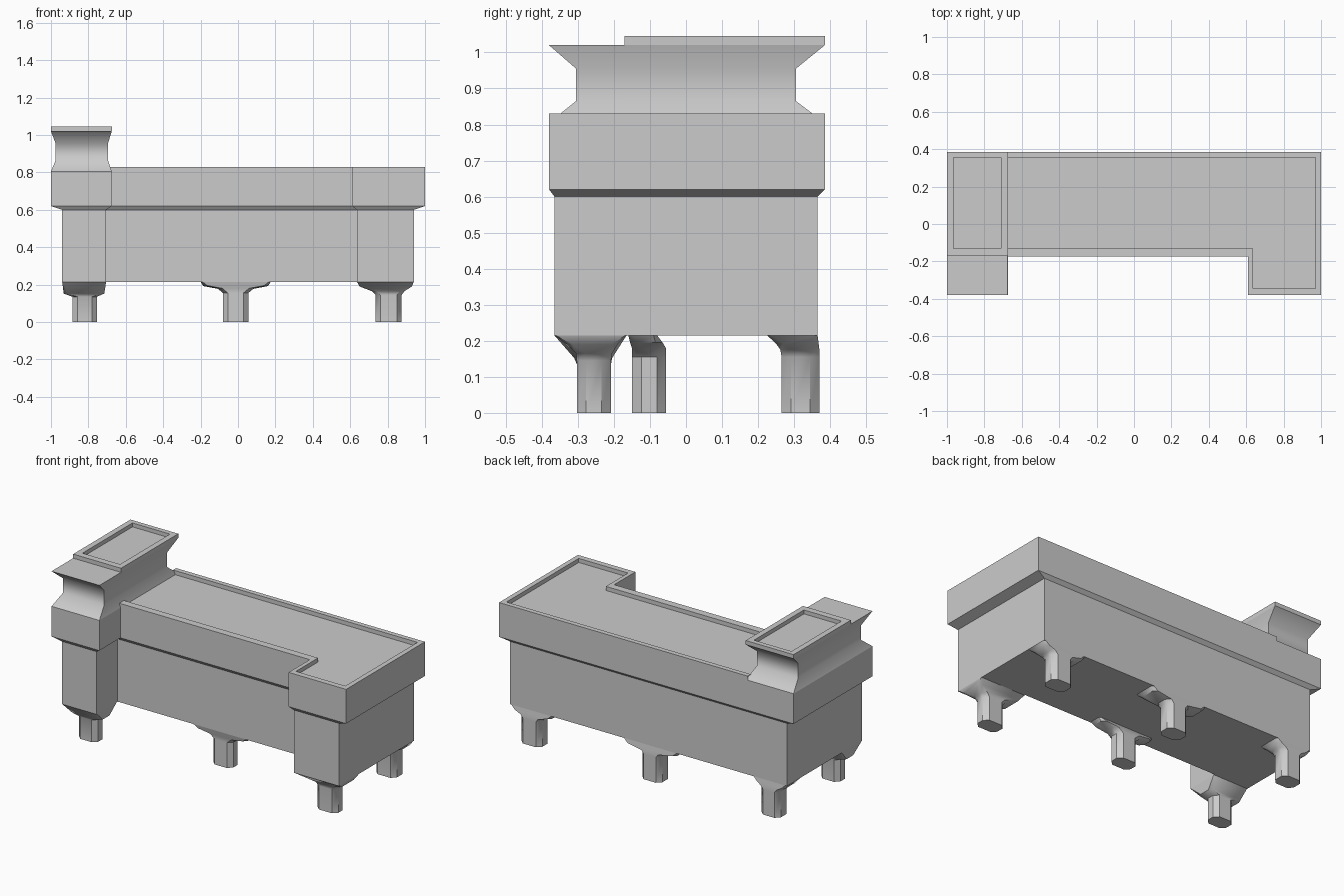
import bpy, math

if "Cube" in bpy.data.objects:
    bpy.data.objects.remove(bpy.data.objects["Cube"])


def make(name, verts, faces, angle=50):
    me = bpy.data.meshes.new(name)
    me.from_pydata(verts, [], faces)
    me.validate()
    me.update()
    me.shade_smooth()
    me.set_sharp_from_angle(angle=math.radians(angle))
    ob = bpy.data.objects.new(name, me)
    bpy.context.collection.objects.link(ob)
    return ob


def loft(name, rings, closed=True, bottom=False, top=False, angle=50):
    """Skin equal-length rings of (x, y) points given as (z, points), listed counter-clockwise."""
    n = len(rings[0][1])
    verts = [(x, y, z) for z, pts in rings for x, y in pts]
    faces = []
    for r in range(len(rings) - 1):
        for i in range(n if closed else n - 1):
            j = (i + 1) % n
            faces.append((r * n + i, r * n + j, (r + 1) * n + j, (r + 1) * n + i))
    if bottom:
        faces.append(tuple(reversed(range(n))))
    if top:
        faces.append(tuple(range((len(rings) - 1) * n, len(rings) * n)))
    return make(name, verts, faces, angle)


def rect(x0, x1, y0, y1):
    return [(x0, y0), (x1, y0), (x1, y1), (x0, y1)]


def octagon(x0, x1, y0, y1, c):
    return [(x0 + c, y0), (x1 - c, y0), (x1, y0 + c), (x1, y1 - c),
            (x1 - c, y1), (x0 + c, y1), (x0, y1 - c), (x0, y0 + c)]


def u_shape(x, xl, xr, yf, ym, yb):
    return [(-x, yf), (xl, yf), (xl, ym), (xr, ym), (xr, yf), (x, yf), (x, yb), (-x, yb)]


# Cabinet with two front wings and an overhanging upper band
low = u_shape(0.94, -0.705, 0.635, -0.365, -0.16, 0.365)
high = u_shape(1.0, -0.675, 0.61, -0.38, -0.175, 0.385)
loft("cabinet", [(0.215, low), (0.60, low), (0.62, high), (0.805, high)], bottom=True, angle=30)

# Counter top: raised rim around a sunken floor, open towards the tower
outer = [(-0.69, -0.175), (0.61, -0.175), (0.61, -0.38), (1, -0.38), (1, 0.385), (-0.69, 0.385)]
inner = [(-0.69, -0.13), (0.635, -0.13), (0.635, -0.345), (0.97, -0.345), (0.97, 0.355), (-0.69, 0.355)]
loft("counter_top", [(0.805, outer), (0.83, outer), (0.83, inner), (0.805, inner)],
     closed=False, top=True, angle=30)

# Waisted tower on the left wing
wide = rect(-1.0, -0.675, -0.38, 0.385)
neck = rect(-0.975, -0.695, -0.305, 0.305)
loft("tower_neck", [(0.805, wide), (0.865, neck), (0.955, neck), (1.02, wide)], top=True, angle=60)

# Raised tray rim on the tower
tray_out = rect(-1.0, -0.675, -0.17, 0.385)
tray_in = rect(-0.965, -0.71, -0.13, 0.355)
loft("tower_tray_rim", [(1.02, tray_out), (1.045, tray_out), (1.045, tray_in), (1.021, tray_in)], angle=30)


# Feet: octagonal posts flaring into brackets under the cabinet
def foot(name, post, flare):
    c = 0.026
    rings = [(0, octagon(*post, c)), (flare[0][0], octagon(*post, c))]
    rings += [(z, octagon(*box, k)) for z, box, k in flare[1:]]
    loft(name, rings, bottom=True, angle=40)


foot("front_left_foot", (-0.885, -0.755, -0.303, -0.208),
     [(0.135,), (0.152, (-0.932, -0.715, -0.31, -0.205), 0.02),
      (0.215, (-0.94, -0.705, -0.365, -0.165), 0.004)])
foot("front_right_foot", (0.735, 0.875, -0.303, -0.208),
     [(0.145,), (0.165, (0.715, 0.89, -0.305, -0.205), 0.026),
      (0.19, (0.65, 0.93, -0.33, -0.19), 0.015), (0.215, (0.636, 0.94, -0.365, -0.165), 0.004)])
foot("front_middle_foot", (-0.08, 0.055, -0.15, -0.055),
     [(0.155,), (0.18, (-0.11, 0.085, -0.15, -0.056), 0.026),
      (0.195, (-0.185, 0.16, -0.155, -0.065), 0.02), (0.215, (-0.2, 0.175, -0.16, -0.08), 0.01)])
for name, x0, x1, b0, b1 in (("back_middle_foot", -0.08, 0.055, -0.2, 0.175),
                             ("back_left_foot", -0.885, -0.755, -0.94, -0.705),
                             ("back_right_foot", 0.735, 0.875, 0.65, 0.94)):
    foot(name, (x0, x1, 0.265, 0.37),
         [(0.155,), (0.175, (x0 - 0.015, x1 + 0.015, 0.262, 0.37), 0.026),
          (0.192, (b0 + 0.015, b1 - 0.015, 0.25, 0.368), 0.02),
          (0.215, (b0, b1, 0.225, 0.365), 0.01)])
